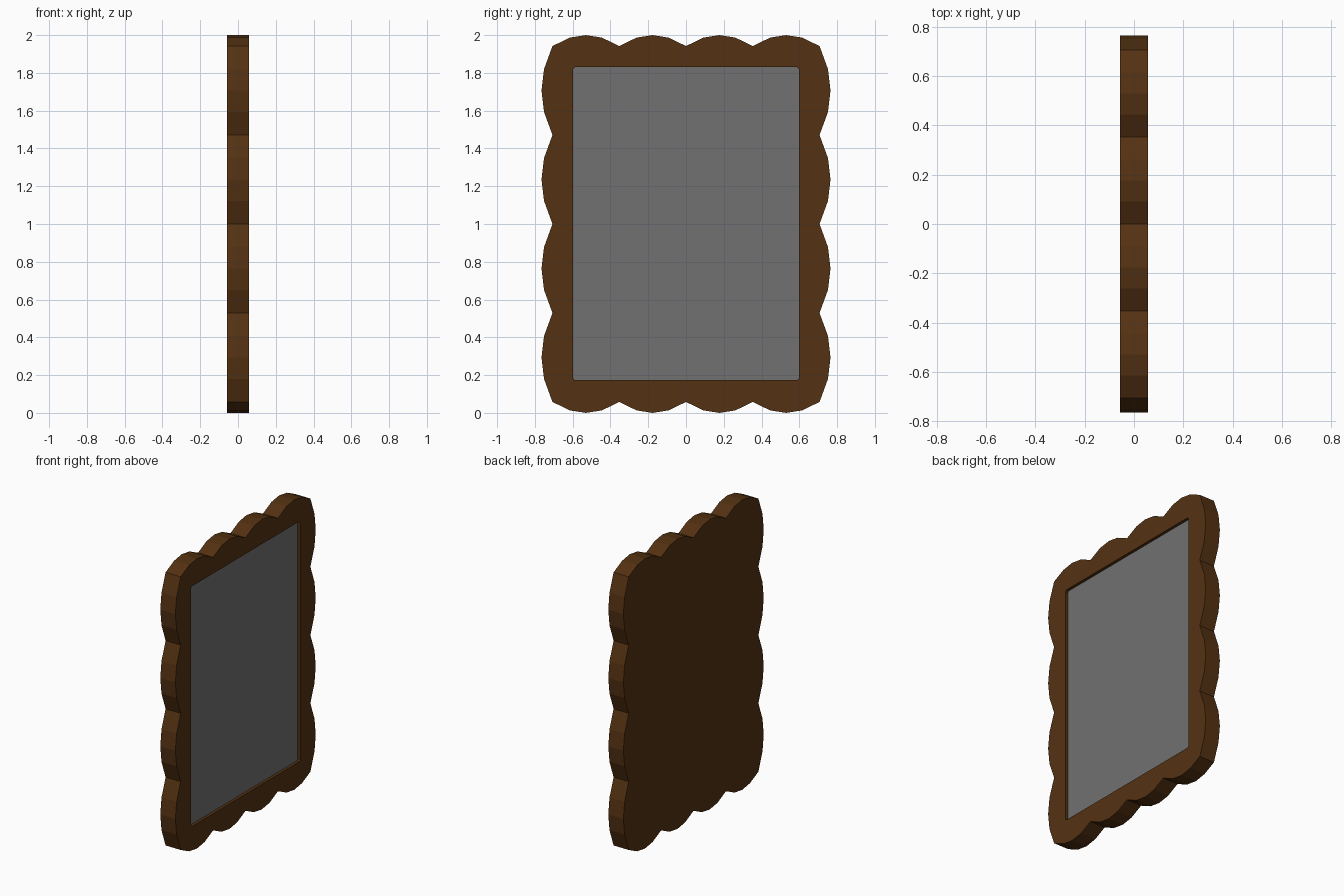
import bpy, bmesh

if "Cube" in bpy.data.objects:
    bpy.data.objects.remove(bpy.data.objects["Cube"])

T = 0.0575            # half thickness
RECESS = 0.02         # glass sits this far behind the front rim
CY, Z0, Z1 = 0.707, 0.058, 1.942   # frame corners
BULGE = 0.058         # scallop height


def material(name, rgb):
    m = bpy.data.materials.new(name)
    m.diffuse_color = (*rgb, 1)
    m.use_nodes = True
    m.node_tree.nodes["Principled BSDF"].inputs["Base Color"].default_value = m.diffuse_color
    return m


def make(name, bm, mat):
    bmesh.ops.recalc_face_normals(bm, faces=bm.faces)
    me = bpy.data.meshes.new(name)
    bm.to_mesh(me)
    bm.free()
    me.materials.append(mat)
    ob = bpy.data.objects.new(name, me)
    bpy.context.collection.objects.link(ob)
    return ob


def prism(name, pts, x0, x1, mat):
    # extrude a y/z outline along x
    bm = bmesh.new()
    f = bm.faces.new([bm.verts.new((x0, y, z)) for y, z in pts])
    r = bmesh.ops.extrude_face_region(bm, geom=[f])
    for v in r["geom"]:
        if isinstance(v, bmesh.types.BMVert):
            v.co.x = x1
    return make(name, bm, mat)


def scalloped_outline():
    corners = [(-CY, Z0), (CY, Z0), (CY, Z1), (-CY, Z1)]
    pts = []
    for i in range(4):
        (ay, az), (by, bz) = corners[i], corners[(i + 1) % 4]
        dy, dz = by - ay, bz - az
        length = abs(dy) + abs(dz)
        ny, nz = dz / length, -dy / length
        for k in range(4):
            for t, h in ((0, 0), (0.26, 0.77), (0.5, 1), (0.74, 0.77)):
                s = (k + t) / 4
                pts.append((ay + dy * s + ny * h * BULGE, az + dz * s + nz * h * BULGE))
    return pts


def opening(hy, z0, z1, c):
    # rectangle with tiny clipped corners
    return [(-hy + c, z0), (hy - c, z0), (hy, z0 + c), (hy, z1 - c),
            (hy - c, z1), (-hy + c, z1), (-hy, z1 - c), (-hy, z0 + c)]


wood = material("dark wood", (0.088, 0.031, 0.006))
glass = material("mirror grey", (0.165, 0.165, 0.165))

# scalloped frame with recess cut in the front
frame = prism("scalloped_frame", scalloped_outline(), -T, T, wood)
rim = opening(0.597, 0.173, 1.83, 0.01)
cutter = prism("recess_cutter", rim, T - RECESS - 0.005, T + 0.1, wood)
mod = frame.modifiers.new("recess", "BOOLEAN")
mod.operation = "DIFFERENCE"
mod.solver = "EXACT"
mod.object = cutter
bpy.context.view_layer.objects.active = frame
frame.select_set(True)
bpy.ops.object.modifier_apply(modifier="recess")
bpy.data.objects.remove(cutter, do_unlink=True)

# mirror pane filling the recess floor
prism("mirror_pane", rim, T - RECESS - 0.005, T - RECESS, glass)
